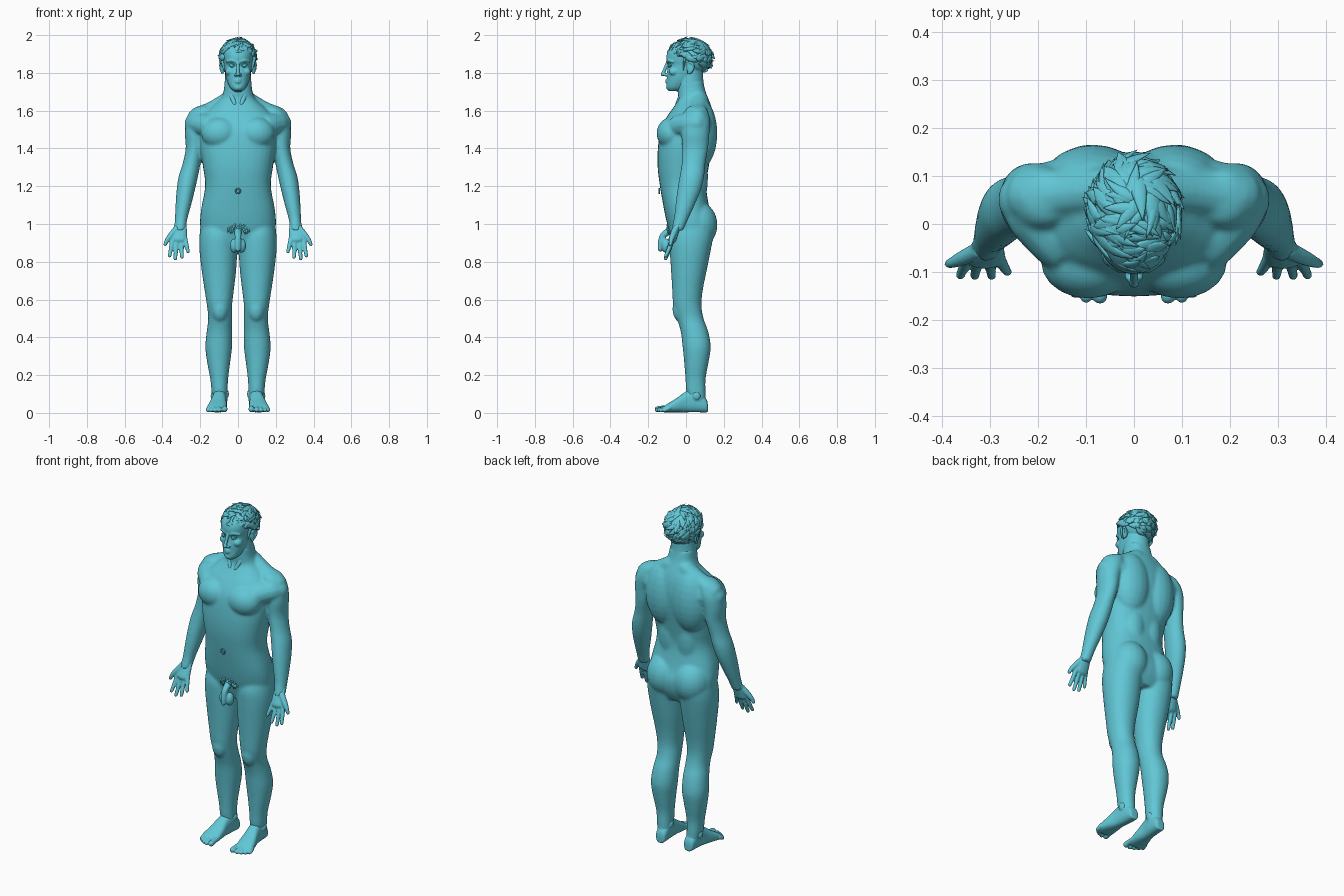
import bpy, bmesh, math, random
from mathutils import Vector as V

random.seed(4)
skin = bpy.data.materials.new("cyan")
skin.diffuse_color = (.12, .57, .67, 1)


def smooth_path(rows, steps=4):
    """Catmull-Rom through rows of numbers."""
    out = []
    for i in range(len(rows) - 1):
        p = [rows[max(i - 1, 0)], rows[i], rows[i + 1], rows[min(i + 2, len(rows) - 1)]]
        for k in range(steps):
            t = k / steps
            out.append([0.5 * (2 * b + (c - a) * t + (2 * a - 5 * b + 4 * c - d) * t * t
                               + (3 * b - a - 3 * c + d) * t ** 3) for a, b, c, d in zip(*p)])
    return out + [list(rows[-1])]


def loft(bm, rings, n=24, p=2.0, sides=(1,)):
    """Closed skin through rings of (centre, axis a, axis b)."""
    for s in sides:
        loops = []
        for c, a, b in rings:
            loop = []
            for k in range(n):
                t = 2 * math.pi * k / n
                ct, st = math.cos(t), math.sin(t)
                q = c + a * math.copysign(abs(ct) ** (2 / p), ct) + b * math.copysign(abs(st) ** (2 / p), st)
                loop.append(bm.verts.new((q.x * s, q.y, q.z)))
            loops.append(loop)
        for l0, l1 in zip(loops, loops[1:]):
            for k in range(n):
                bm.faces.new((l0[k], l0[(k + 1) % n], l1[(k + 1) % n], l1[k]))
        bm.faces.new(loops[0])
        bm.faces.new(loops[-1])


def stack(bm, rows, p=2.2, sides=(1,), n=32):
    """Horizontal sections: z, x0, x1, y front, y back."""
    loft(bm, [(V(((x0 + x1) / 2, (f + k) / 2, z)), V(((x1 - x0) / 2, 0, 0)), V((0, (k - f) / 2, 0)))
              for z, x0, x1, f, k in smooth_path(rows)], n, p, sides)


def tube(bm, pts, sides=(1,), flat=1.0, n=12):
    """Rounded tube through x, y, z, radius; flat scales the depth."""
    rows = smooth_path(pts)
    P = [V(r[:3]) for r in rows]
    rings = []
    for i, c in enumerate(P):
        d = (P[min(i + 1, len(P) - 1)] - P[max(i - 1, 0)]).normalized()
        a = V((1, 0, 0)) if abs(d.x) < 0.8 else V((0, 0, 1))
        b = d.cross(a).normalized()
        rings.append((c, b.cross(d) * rows[i][3], b * rows[i][3] * flat, d))

    def cap(r, sgn):
        c, a, b, d = r
        return [(c + d * sgn * b.length * math.sin(t), a * math.cos(t), b * math.cos(t)) for t in (.5, 1, 1.4)]
    loft(bm, cap(rings[0], -1)[::-1] + [r[:3] for r in rings] + cap(rings[-1], 1), n, 2, sides)


def ball(bm, c, r, sides=(1,), n=20):
    """Ellipsoid."""
    m = n // 2 + 4
    loft(bm, [(V(c) + V((0, 0, r[2] * math.cos(t))), V((r[0] * math.sin(t), 0, 0)), V((0, r[1] * math.sin(t), 0)))
              for t in [math.pi * i / m for i in range(1, m)]], n, 2, sides)


def finish(bm, name, voxel=0, smooth=0):
    bmesh.ops.recalc_face_normals(bm, faces=bm.faces)
    me = bpy.data.meshes.new(name)
    bm.to_mesh(me)
    bm.free()
    me.polygons.foreach_set("use_smooth", [True] * len(me.polygons))
    me.materials.append(skin)
    ob = bpy.data.objects.new(name, me)
    bpy.context.collection.objects.link(ob)
    if voxel:
        m = ob.modifiers.new("fuse", 'REMESH')
        m.mode, m.voxel_size, m.use_smooth_shade = 'VOXEL', voxel, True
        m = ob.modifiers.new("soften", 'SMOOTH')
        m.factor, m.iterations = 0.5, smooth
    return bmesh.new()


LR = (1, -1)
bm = bmesh.new()

# torso and neck
stack(bm, [(z, -w, w, f, k) for z, w, f, k in [
    (.87, .13, -.06, .11), (.93, .188, -.08, .14), (1.0, .201, -.1, .148), (1.08, .195, -.117, .125),
    (1.2, .174, -.138, .107), (1.3, .185, -.15, .12), (1.4, .2, -.149, .138), (1.5, .2, -.135, .15),
    (1.57, .188, -.1, .146), (1.62, .14, -.065, .135), (1.66, .095, -.042, .12), (1.7, .077, -.044, .104),
    (1.76, .07, -.045, .09)]], 2.4)
# chest, shoulder blades, lower back, shoulders, buttocks
ball(bm, (.095, -.078, 1.48), (.1, .078, .085), LR)
ball(bm, (.085, .07, 1.48), (.115, .096, .19), LR)
ball(bm, (.055, .04, 1.25), (.08, .077, .2), LR)
tube(bm, [(.045, .07, 1.655, .05), (.13, .064, 1.6, .053), (.21, .058, 1.56, .06)], LR)
tube(bm, [(.09, .07, 1.53, .08), (.16, .062, 1.53, .073), (.22, .052, 1.53, .064)], LR)
tube(bm, [(.1, -.07, 1.5, .065), (.16, -.03, 1.52, .062), (.21, .02, 1.53, .06)], LR)
ball(bm, (.088, .06, .995), (.105, .107, .125), LR)

# arms
stack(bm, [(1.63, .16, .19, .04, .08), (1.61, .13, .235, .0, .11), (1.55, .14, .271, -.022, .127),
           (1.48, .165, .281, -.025, .124), (1.4, .182, .277, -.02, .117), (1.32, .198, .293, -.023, .103),
           (1.25, .212, .315, -.034, .096), (1.18, .228, .325, -.046, .079), (1.1, .248, .331, -.056, .046),
           (1.03, .267, .334, -.064, .014), (.965, .277, .338, -.08, -.015)], 2, LR)

# legs
stack(bm, [(1.03, .03, .19, -.06, .13), (.95, .006, .203, -.087, .145), (.87, .004, .205, -.087, .133),
           (.75, .01, .192, -.079, .109), (.65, .022, .177, -.073, .089), (.57, .031, .165, -.068, .082),
           (.5, .031, .158, -.048, .093), (.43, .03, .166, -.028, .118), (.35, .031, .173, -.018, .131),
           (.27, .041, .164, -.01, .12), (.18, .052, .147, -.003, .104), (.11, .055, .14, .001, .104),
           (.05, .056, .13, .016, .104)], 2.1, LR)
ball(bm, (.096, -.03, .55), (.045, .042, .07), LR)
bm = finish(bm, "body", .0065, 14)

# palms, thumbs and fingers
tube(bm, [(.303, -.032, 1.02, .03), (.307, -.054, .965, .038), (.312, -.072, .918, .044)], LR, .5)
tube(bm, [(.325, -.055, .975, .018), (.355, -.07, .94, .016), (.375, -.079, .914, .0125), (.386, -.083, .892, .0095)], LR)
for x0, x1, y, z in [(.346, .362, -.107, .828), (.324, .332, -.108, .812), (.301, .297, -.108, .82), (.28, .264, -.1, .85)]:
    tube(bm, [(x0, -.07, .925, .012), ((x0 + x1) / 2, -.088, (z + .92) / 2, .0115), (x1, y, z + .004, .0095)], LR)
bm = finish(bm, "hands", .0042, 3)

# feet, toes, ankles
loft(bm, [(V((x, y, h / 2 + .003)), V((r, 0, 0)), V((0, 0, h / 2))) for y, x, r, h in smooth_path([
    (.116, .092, .018, .04), (.105, .092, .031, .075), (.05, .095, .037, .125), (.0, .1, .038, .11),
    (-.05, .106, .047, .075), (-.1, .112, .053, .044), (-.122, .113, .047, .028)])], 24, 2.5, LR)
stack(bm, [(.17, .064, .135, .01, .09), (.11, .06, .135, .004, .102), (.05, .06, .126, .015, .105)], 2, LR)
for x, y, r in [(.071, -.15, .0165), (.1, -.153, .012), (.122, -.144, .0115), (.142, -.131, .011), (.159, -.115, .0105)]:
    tube(bm, [(x * .9 + .01, -.09, .026, r), (x, y + .025, .024, r * .88), (x, y, r + .003, r)], LR)
for x, z in ((.062, .1), (.131, .09)):
    ball(bm, (x, .055, z), (.014, .022, .024), LR)
bm = finish(bm, "feet", .0042, 4)

# groin
tube(bm, [(0, -.085, .965, .02), (0, -.12, .94, .018), (0, -.132, .9, .017), (0, -.135, .868, .015)])
ball(bm, (.019, -.105, .885), (.024, .026, .038), LR)
bm = finish(bm, "groin", .0042, 5)

# navel, nipples and body hair
tube(bm, [(.012 * math.cos(t), -.142, 1.175 + .013 * math.sin(t), .004) for t in [k * math.pi / 4 for k in range(9)]], n=8)
ball(bm, (.13, -.138, 1.465), (.008, .008, .008), LR)
for i in range(40):
    x, z = random.uniform(-.052, .052), random.uniform(.965, 1.015)
    y = -.088 + x * x * 4
    tube(bm, [(x, y, z, .007), (x * 1.1, y - .01, z - .006, .006), (x * 1.15, y - .009, z - .02, .002)], n=6)
bm = finish(bm, "skin_details")

# head, jaw and neck
stack(bm, [(z, -w, w, f, k) for z, w, f, k in [
    (1.703, .022, -.09, -.03), (1.722, .042, -.102, .0), (1.76, .059, -.1, .04), (1.8, .069, -.1, .085),
    (1.84, .075, -.093, .11), (1.87, .08, -.104, .122), (1.91, .083, -.098, .125), (1.945, .075, -.07, .115),
    (1.968, .045, -.03, .08)]], 2.2)
stack(bm, [(z, -w, w, f, k) for z, w, f, k in [
    (1.64, .074, -.034, .11), (1.7, .074, -.042, .102), (1.76, .07, -.05, .092), (1.82, .066, -.04, .09)]], 2)
tube(bm, [(.05, .025, 1.77, .018), (.04, -.015, 1.7, .016), (.018, -.045, 1.635, .012)], LR)
# nose, brows, cheeks, lips, chin
tube(bm, [(0, -.098, 1.855, .009), (0, -.112, 1.82, .009), (0, -.124, 1.793, .0105)])
ball(bm, (.011, -.108, 1.789), (.009, .012, .008), LR)
tube(bm, [(.012, -.097, 1.859, .007), (.036, -.093, 1.866, .007), (.06, -.072, 1.859, .006)], LR)
ball(bm, (.044, -.064, 1.806), (.024, .027, .022), LR)
for z, r in ((1.763, .0055), (1.751, .0065)):
    tube(bm, [(-.024, -.091, 1.757, .003), (0, -.104, z, r), (.024, -.091, 1.757, .003)])
ball(bm, (0, -.09, 1.722), (.02, .015, .015))
# ears
ball(bm, (.082, .022, 1.825), (.01, .018, .032), LR)
tube(bm, [(.083, .012, 1.797, .006), (.09, .034, 1.815, .006), (.095, .04, 1.84, .006),
          (.091, .022, 1.857, .006), (.083, .006, 1.845, .005)], LR)
bm = finish(bm, "head", .0042, 3)

# eyes and lids
ball(bm, (.032, -.083, 1.84), (.015, .0135, .011), LR)
for dz in (.009, -.009):
    tube(bm, [(.017, -.089, 1.838, .0025), (.032, -.094, 1.84 + dz, .003), (.049, -.083, 1.841, .0025)], LR, 1, 8)
bm = finish(bm, "eyes")

# hair: scalp cap plus pointed locks swirling from the crown
ball(bm, (0, .034, 1.882), (.09, .1, .094), n=32)
C, R = V((0, .022, 1.882)), V((.093, .112, .094))
crown = V((.1, .45, 1)).normalized()
count = 0
while count < 170:
    d = V((random.gauss(0, 1), random.gauss(0, 1), random.gauss(0, 1))).normalized()
    if d.z < (.3 if d.y < -.4 else -.05 if d.y < .1 else -.7):
        continue
    count += 1
    out = d - crown * d.dot(crown)
    flow = (out.normalized() + d.cross(crown).normalized() * random.uniform(.2, 1.2)).normalized()
    if d.y < -.2 and d.z > .2:
        flow = V((random.uniform(.4, 1), random.uniform(-.5, .1), random.uniform(-.1, .6))).normalized()
    length, lift, w = random.uniform(.7, 1.2), random.uniform(.04, .2), random.uniform(.013, .023)
    bend = d.cross(flow) * random.uniform(-.35, .35)
    rings = []
    for i in range(9):
        t = i / 8
        e = (d + flow * length * (t - .45) + bend * t * t).normalized()
        side = e.cross(flow).normalized()
        taper = min(1, .45 + 2.2 * t) * max(.03, 1 - t ** 1.8)
        q = e * (1.0 + lift * t ** 1.5)
        rings.append((C + V((q.x * R.x, q.y * R.y, q.z * R.z)), side * w * taper, e * .008 * taper))
    if rings[-1][0].y > -.04 or rings[-1][0].z > 1.9:
        loft(bm, [r for r in rings if r[0].z < 1.999], 8) if rings[0][0].z < 1.99 else None
# sideburns
tube(bm, [(.08, -.005, 1.88, .016), (.077, -.01, 1.85, .011), (.073, -.014, 1.815, .004)], LR, .5)
finish(bm, "hair").free()
